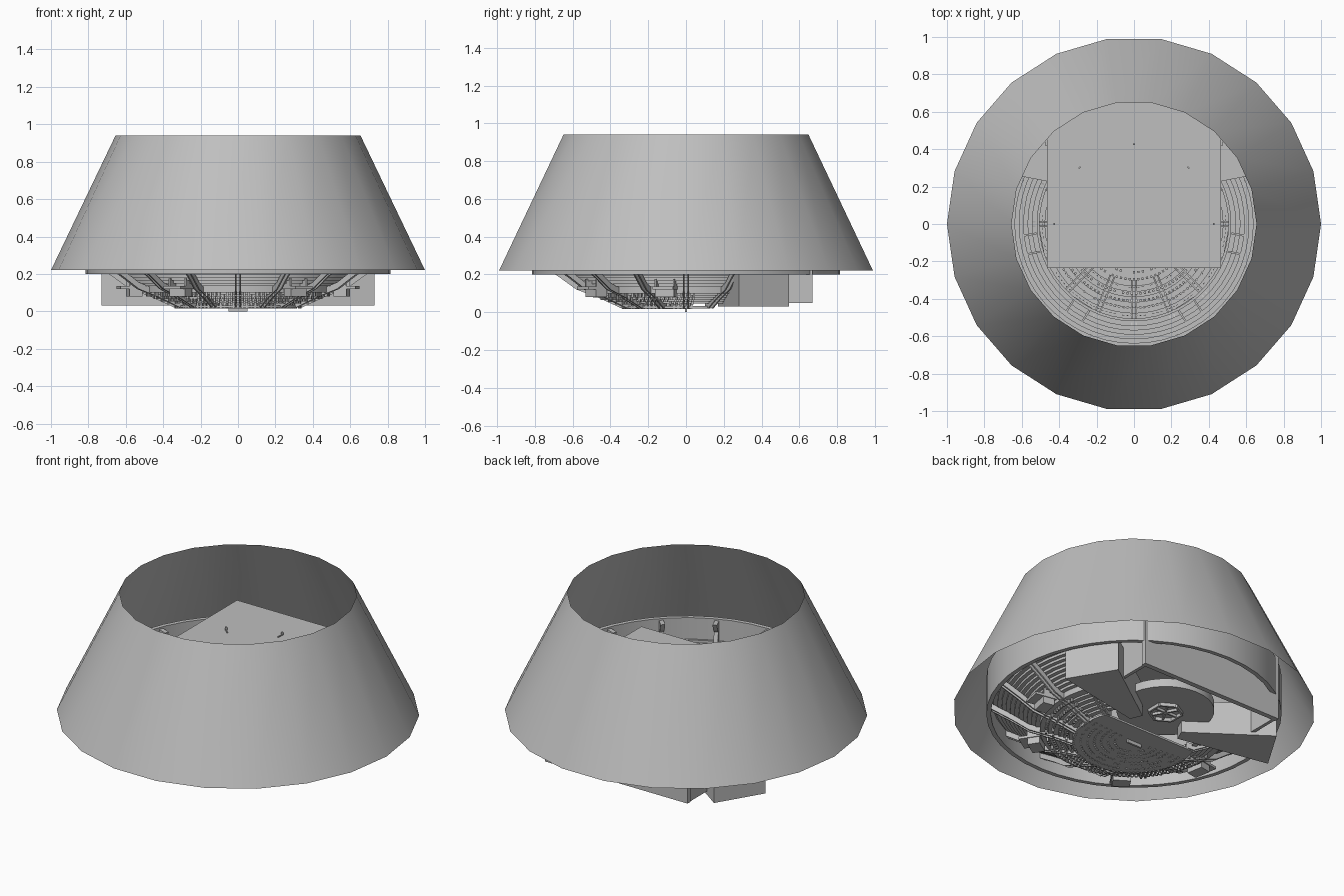
import bpy
import bmesh
import math
import random
from mathutils import Matrix, Vector

random.seed(4)
if "Cube" in bpy.data.objects:
    bpy.data.objects.remove(bpy.data.objects["Cube"], do_unlink=True)

grey = bpy.data.materials.new("plain_grey")
grey.use_nodes = True
colour = (0.52, 0.52, 0.52, 1)
grey.diffuse_color = colour
grey.node_tree.nodes["Principled BSDF"].inputs["Base Color"].default_value = colour
FRONT = -math.pi / 2


def finish(name, bm, smooth=False, fix=True):
    if fix:
        bmesh.ops.recalc_face_normals(bm, faces=bm.faces)
    mesh = bpy.data.meshes.new(name)
    bm.to_mesh(mesh)
    bm.free()
    mesh.materials.append(grey)
    if smooth:
        mesh.polygons.foreach_set("use_smooth", [True] * len(mesh.polygons))
        mesh.set_sharp_from_angle(angle=math.radians(30))
    obj = bpy.data.objects.new(name, mesh)
    bpy.context.collection.objects.link(obj)
    return obj


def add_prism(bm, points, offset):
    """Extrude a flat outline along an offset."""
    face = bm.faces.new([bm.verts.new(p) for p in points])
    new = bmesh.ops.extrude_face_region(bm, geom=[face], use_keep_orig=True)
    verts = [g for g in new["geom"] if isinstance(g, bmesh.types.BMVert)]
    bmesh.ops.translate(bm, verts=verts, vec=offset)


def add_box(bm, low, high, matrix=Matrix()):
    size = [b - a for a, b in zip(low, high)]
    mid = [(a + b) / 2 for a, b in zip(low, high)]
    bmesh.ops.create_cube(bm, size=1, matrix=matrix @ Matrix.Translation(mid)
                          @ Matrix.Diagonal((*size, 1)))


def box(name, low, high):
    bm = bmesh.new()
    add_box(bm, low, high)
    return finish(name, bm)


def revolve(name, profile, segments, start=0, sweep=math.tau, closed=False):
    """Turn an (r, z) profile about the z axis."""
    bm = bmesh.new()
    full = sweep > 6.28
    rings = []
    for i in range(segments if full else segments + 1):
        a = start + sweep * i / segments
        rings.append([bm.verts.new((r * math.cos(a), r * math.sin(a), z)) for r, z in profile])
    pairs = list(zip(rings, rings[1:]))
    if full:
        pairs.append((rings[-1], rings[0]))
    count = len(profile)
    for a, b in pairs:
        for j in range(count if closed else count - 1):
            k = (j + 1) % count
            bm.faces.new((a[j], b[j], b[k], a[k]))
    return finish(name, bm, True, closed)


def add_fin(bm, outline, angle, thick, shift=0):
    """Upright radial plate from an (r, z) outline."""
    out = Vector((math.cos(angle), math.sin(angle), 0))
    side = Vector((-out.y, out.x, 0))
    add_prism(bm, [out * r + side * (shift - thick / 2) + Vector((0, 0, z)) for r, z in outline],
              side * thick)


# Outer tapered shell and the drum inside it
revolve("outer_shell", [(1, 0.22), (0.655, 0.94)], 22)
revolve("inner_drum", [(0.79, 0.2), (0.815, 0.2), (0.815, 0.43), (0.79, 0.43)], 44, closed=True)

# Stepped seating, lower and upper tiers
half = math.radians(125)


def tier(name, r0, z0, r1, z1, rows):
    profile = []
    for i in range(rows):
        z = z0 + (z1 - z0) * i / (rows - 1)
        profile += [(r0 + (r1 - r0) * i / rows, z), (r0 + (r1 - r0) * (i + 1) / rows, z)]
    revolve(name, profile, 36, FRONT - half, 2 * half)


tier("lower_seating", 0.33, 0.045, 0.505, 0.1, 6)
tier("upper_seating", 0.52, 0.135, 0.8, 0.3, 12)
revolve("gallery_rail", [(0.505, 0.1), (0.52, 0.1), (0.52, 0.15), (0.505, 0.15)],
        36, FRONT - half, 2 * half, True)

# Paired radial ribs that carry the seating, and brackets on the drum
ribs = bmesh.new()
brackets = bmesh.new()
low_edge = [(0.3, 0.03), (0.34, 0.02), (0.46, 0.075), (0.58, 0.12), (0.67, 0.185), (0.8, 0.27)]
rib_outline = low_edge + [(r, z + 0.035) for r, z in reversed(low_edge)]
for i in range(-5, 6):
    angle = FRONT + i * math.pi / 8
    for shift in (-0.012, 0.012):
        add_fin(ribs, rib_outline, angle, 0.008, shift)
    add_fin(brackets, [(0.8, 0.3), (0.8, 0.42), (0.73, 0.42), (0.75, 0.38), (0.77, 0.36), (0.75, 0.3)],
            angle, 0.025)
finish("seating_ribs", ribs)
finish("drum_brackets", brackets)

# Entrance landings: tray and low side walls
landings = bmesh.new()
for x, y in ((0.31, -0.48), (0.57, -0.11)):
    for s in (-1, 1):
        turn = Matrix.Rotation(math.atan2(y, s * x), 4, "Z")
        add_box(landings, (0.5, -0.055, 0.12), (0.65, 0.055, 0.135), turn)
        add_box(landings, (0.53, -0.05, 0.08), (0.6, 0.05, 0.12), turn)
        for side in (-0.055, 0.045):
            add_box(landings, (0.52, side, 0.135), (0.6, side + 0.01, 0.175), turn)
finish("entrance_landings", landings)

# Pit floor, cut straight toward the stage
pit = bmesh.new()
reach = math.asin(0.13 / 0.34)
arc = [math.pi - reach + (math.pi + 2 * reach) * i / 30 for i in range(31)]
add_prism(pit, [(0.34 * math.cos(a), 0.34 * math.sin(a), 0.02) for a in arc], Vector((0, 0, 0.012)))
finish("pit_floor", pit)
box("pit_drain", (-0.05, -0.006, 0), (0.05, 0.006, 0.02))

# Rows of small chairs in the pit and on the lower tier
chairs = bmesh.new()
for row in range(11):
    r = 0.1 + 0.038 * row
    floor = 0.032 if r < 0.33 else 0.045 + (r - 0.33) * 0.33
    count = int(r * 150)
    for i in range(count):
        a = FRONT + (i / (count - 1) - 0.5) * math.radians(190)
        if random.random() < 0.15 or r * math.sin(a) > 0.11:
            continue
        turn = Matrix.Rotation(a, 4, "Z")
        add_box(chairs, (r, -0.006, floor - 0.016), (r + 0.011, 0.006, floor + 0.01), turn)
        add_box(chairs, (r + 0.009, -0.006, floor + 0.01), (r + 0.012, 0.006, floor + 0.025), turn)
finish("chairs", chairs)

# Round stage with a trapdoor frame beneath
stage = bmesh.new()
bmesh.ops.create_cone(stage, cap_ends=True, segments=32, radius1=0.27, radius2=0.27, depth=0.05,
                      matrix=Matrix.Translation((0, 0.27, 0.125)))
finish("round_stage", stage, True)
trap = bmesh.new()
for i in range(6):
    turn = Matrix.Translation((0, 0.27, 0)) @ Matrix.Rotation(i * math.pi / 3, 4, "Z")
    add_box(trap, (0.075, -0.045, 0.08), (0.087, 0.045, 0.1), turn)
    add_box(trap, (0.0, -0.005, 0.085), (0.08, 0.005, 0.1), turn)
finish("trapdoor_frame", trap)

# Tapered wing blocks either side of the stage
for name, s in (("left_wing", 1), ("right_wing", -1)):
    wing = bmesh.new()
    plan = [(0.17, 0.17), (0.73, 0.28), (0.57, 0.545), (0.14, 0.24)]
    add_prism(wing, [(s * x, y, 0.03) for x, y in plan], Vector((0, 0, 0.2)))
    finish(name, wing)

# Stage house: roof, back wall, side walls
box("stage_roof", (-0.465, -0.235, 0.51), (0.465, 0.655, 0.53))
box("back_wall", (-0.48, 0.64, 0.05), (0.48, 0.67, 0.51))
for name, s in (("left_side_wall", 1), ("right_side_wall", -1)):
    box(name, (s * 0.465 - 0.01, 0.42, 0.05), (s * 0.465 + 0.01, 0.64, 0.51))

# Small hooks standing on the roof
hooks = bmesh.new()
for x, y in ((0, 0.41), (0.28, 0.29), (-0.28, 0.29), (0.41, 0), (-0.41, 0)):
    turn = Matrix.Translation((x, y, 0)) @ Matrix.Rotation(math.atan2(y, x), 4, "Z")
    add_box(hooks, (-0.025, -0.003, 0.53), (0.02, 0.003, 0.536), turn)
    add_box(hooks, (0.012, -0.006, 0.53), (0.02, 0.006, 0.548), turn)
finish("roof_hooks", hooks)
